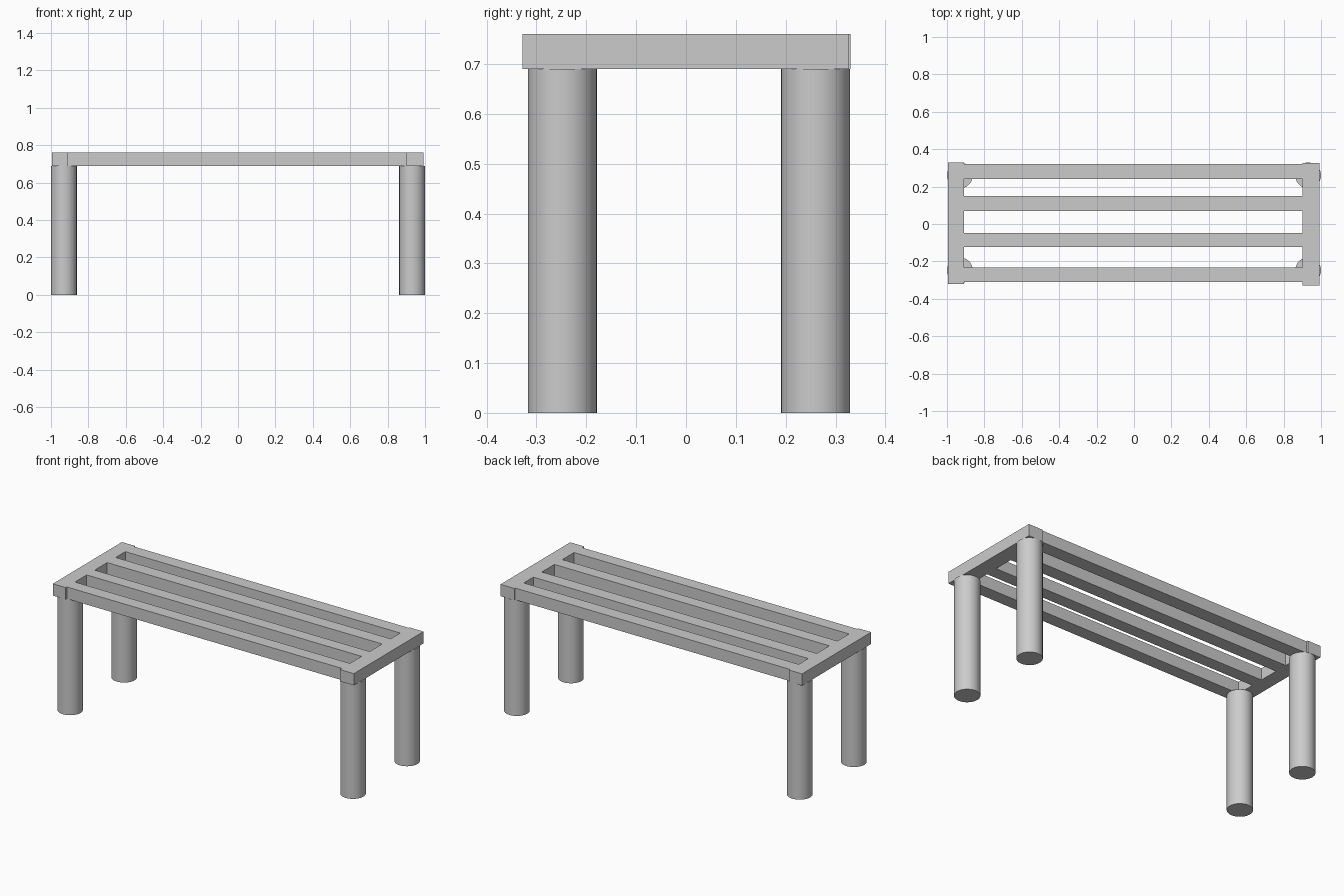
import bpy

cube = bpy.data.objects.get("Cube")
if cube:
    bpy.data.objects.remove(cube, do_unlink=True)

grey = bpy.data.materials.new("light_grey")
grey.use_nodes = True
colour = (0.6, 0.6, 0.6, 1)
grey.diffuse_color = colour
grey.node_tree.nodes["Principled BSDF"].inputs["Base Color"].default_value = colour

SEAT_BOTTOM, SEAT_TOP = 0.69, 0.76


def board(name, x0, x1, y0, y1):
    """Flat seat board spanning the given plan rectangle."""
    bpy.ops.mesh.primitive_cube_add(
        size=1, location=((x0 + x1) / 2, (y0 + y1) / 2, (SEAT_BOTTOM + SEAT_TOP) / 2))
    ob = bpy.context.object
    ob.name = name
    ob.scale = (x1 - x0, y1 - y0, SEAT_TOP - SEAT_BOTTOM)
    bpy.ops.object.transform_apply(location=False, rotation=False)
    ob.data.materials.append(grey)


def leg(name, x, y):
    """Round post from the floor to the underside of the seat."""
    bpy.ops.mesh.primitive_cylinder_add(
        vertices=48, radius=0.069, depth=SEAT_BOTTOM, location=(x, y, SEAT_BOTTOM / 2))
    ob = bpy.context.object
    ob.name = name
    ob.data.materials.append(grey)
    bpy.ops.object.shade_smooth_by_angle()


# End rails
board("right_end_rail", -0.995, -0.91, -0.32, 0.33)
board("left_end_rail", 0.90, 0.992, -0.328, 0.327)

# Long seat slats between the rails
slats = {"front_slat": (-0.31, -0.233), "front_middle_slat": (-0.123, -0.048),
         "back_middle_slat": (0.07, 0.15), "back_slat": (0.24, 0.32)}
for name, (y0, y1) in slats.items():
    board(name, -0.91, 0.90, y0, y1)

# Legs
for end, y in (("front", -0.248), ("back", 0.26)):
    for side, x in (("right", -0.931), ("left", 0.931)):
        leg(f"{end}_{side}_leg", x, y)
